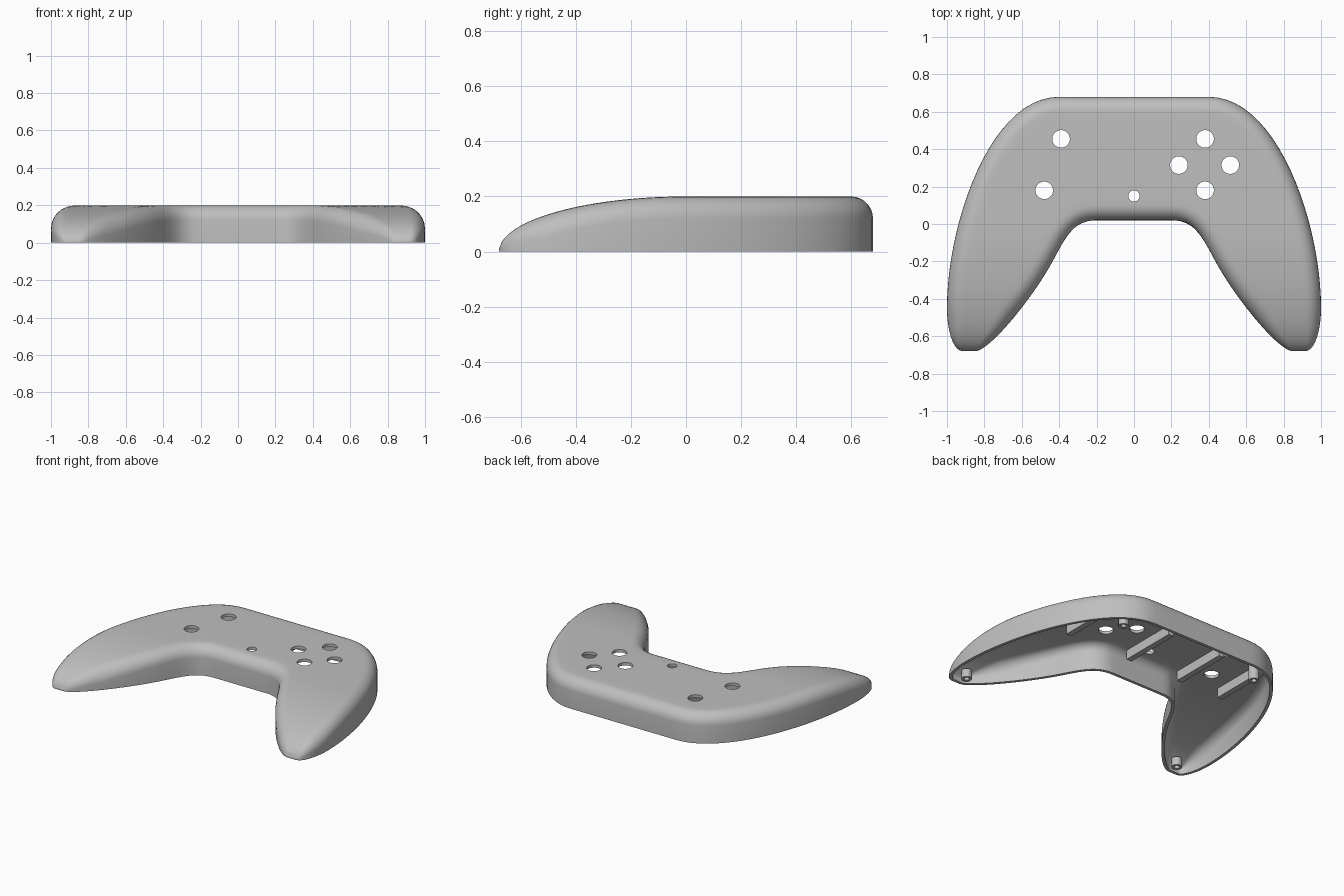
import bpy, bmesh, math
from mathutils import Vector, Matrix
from mathutils.geometry import interpolate_bezier

if "Cube" in bpy.data.objects:
    bpy.data.objects.remove(bpy.data.objects["Cube"], do_unlink=True)

grey = bpy.data.materials.new("plain grey plastic")
grey.use_nodes = True
colour = (0.52, 0.52, 0.52, 1)
grey.diffuse_color = colour
grey.node_tree.nodes["Principled BSDF"].inputs["Base Color"].default_value = colour

HEIGHT, HALF_Y, WALL, FILLET = 0.2, 0.68, 0.02, 0.08


def finish(bm, name):
    bmesh.ops.recalc_face_normals(bm, faces=bm.faces)
    mesh = bpy.data.meshes.new(name)
    bm.to_mesh(mesh)
    bm.free()
    obj = bpy.data.objects.new(name, mesh)
    bpy.context.collection.objects.link(obj)
    mesh.materials.append(grey)
    return obj


def smooth(obj):
    bpy.ops.object.select_all(action='DESELECT')
    obj.select_set(True)
    bpy.context.view_layer.objects.active = obj
    bpy.ops.object.shade_smooth_by_angle(angle=math.radians(35))


def roof(y):
    """Height of the top face: flat at the back, an elliptical fall to the grip tips."""
    u = min(y, 0) / HALF_Y
    return max(0.02, HEIGHT * math.sqrt(max(0, 1 - u * u)))


def bezier(count, *points):
    return interpolate_bezier(*[Vector((x, y, 0)) for x, y in points], count + 1)


# Outline of the left half, from the back centre round the grip to the front centre
segments = [
    bezier(6, (0, .68), (.13, .68), (.27, .68), (.40, .68)),
    bezier(22, (.40, .68), (.77, .68), (1, 0), (1, -.45)),
    bezier(10, (1, -.45), (1, -.56), (.97, -.68), (.915, -.68)),
    bezier(22, (.85, -.68), (.77, -.68), (.53, -.38), (.43, -.19)),
    bezier(12, (.43, -.19), (.36, -.06), (.32, .02), (.2, .02)),
    bezier(4, (.2, .02), (.13, .02), (.07, .02), (0, .02)),
]
half = [segments[0][0]]
for seg in segments:
    half += [p for p in seg if (p - half[-1]).length > 1e-4]
loop = half + [Vector((-p.x, p.y, 0)) for p in reversed(half[1:-1])]
N, LAST = len(loop), len(half) - 1
TIP = LAST // 2
inward = []
for i in range(N):
    before = (loop[i] - loop[i - 1]).normalized()
    after = (loop[(i + 1) % N] - loop[i]).normalized()
    d = (before + after).normalized()
    inward.append(Vector((d.y, -d.x, 0)))


def skin(bm, inset, arc_steps=7, across=10):
    """One open skin: wall, rounded edge and top; returns its bottom ring."""
    rings = [[bm.verts.new(p + n * inset) for p, n in zip(loop, inward)]]
    for k in range(arc_steps + 1):
        a = math.pi / 2 * k / arc_steps
        ring = []
        for p, n in zip(loop, inward):
            r = max(min(FILLET, 0.6 * roof(p.y)) - inset, 0.003)
            q = p + n * (inset + r * (1 - math.cos(a)))
            q.z = roof(q.y) - inset - r * (1 - math.sin(a))
            ring.append(bm.verts.new(q))
        rings.append(ring)
    for low, high in zip(rings, rings[1:]):
        for i in range(N):
            j = (i + 1) % N
            bm.faces.new((low[i], low[j], high[j], high[i]))
    # Top: rows run from the outer edge to the inner edge of the body and grips
    rows = []
    for j in range(-TIP, TIP + 1):
        a, b = rings[-1][j % N], rings[-1][(LAST - j) % N]
        middle = []
        if abs(j) < TIP:
            for k in range(1, across):
                q = a.co.lerp(b.co, k / across)
                q.z = roof(q.y) - inset
                middle.append(bm.verts.new(q))
        rows.append([a] + middle + [b])
    for r, s in zip(rows, rows[1:]):
        if len(r) == len(s):
            for k in range(across):
                bm.faces.new((r[k], r[k + 1], s[k + 1], s[k]))
        else:
            bm.faces.new(r + s[::-1])
    return rings[0]


# Hollow shell with a flat rim
bm = bmesh.new()
outer, inner = skin(bm, 0), skin(bm, WALL)
for i in range(N):
    j = (i + 1) % N
    bm.faces.new((outer[i], outer[j], inner[j], inner[i]))
shell = finish(bm, "controller_top_shell")

# Button holes
holes = [(-.39, .455), (-.48, .18), (.38, .455), (.24, .315), (.515, .315), (.38, .18)]
bm = bmesh.new()
for (x, y), r in [(h, 0.047) for h in holes] + [((0, .15), 0.03)]:
    bmesh.ops.create_cone(bm, cap_ends=True, segments=32, radius1=r, radius2=r,
                          depth=0.2, matrix=Matrix.Translation((x, y, HEIGHT)))
cutter = finish(bm, "hole_cutter")
cutter.hide_render = True
cut = shell.modifiers.new("button_holes", 'BOOLEAN')
cut.operation, cut.solver, cut.object = 'DIFFERENCE', 'EXACT', cutter
bpy.context.view_layer.objects.active = shell
bpy.ops.object.modifier_apply(modifier=cut.name)
bpy.data.objects.remove(cutter, do_unlink=True)
smooth(shell)


# Screw posts with a bored lower end
def post(name, x, y):
    top = roof(y - 0.035) - 0.01
    bm = bmesh.new()
    bmesh.ops.create_cone(bm, cap_ends=True, segments=24, radius1=0.033, radius2=0.033,
                          depth=top, matrix=Matrix.Translation((x, y, top / 2)))
    end = min(bm.faces, key=lambda f: f.calc_center_median().z)
    bmesh.ops.inset_region(bm, faces=[end], thickness=0.016)
    for v in end.verts:
        v.co.z += 0.001
    bore = bmesh.ops.extrude_discrete_faces(bm, faces=[end])["faces"][0]
    bmesh.ops.translate(bm, verts=bore.verts, vec=(0, 0, top * 0.6))
    smooth(finish(bm, name))


for side, s in (("left", 1), ("right", -1)):
    post(side + "_grip_post", s * .855, -.605)
    post(side + "_back_post", s * .53, .53)

# Ribs under the top face
for i, x in enumerate((.59, .10, -.31, -.64)):
    bm = bmesh.new()
    bmesh.ops.create_cube(bm, size=1, matrix=Matrix.Translation((x, .275, .15))
                          @ Matrix.Diagonal((.04, .41, .07, 1)))
    finish(bm, f"support_rib_{i + 1}")
